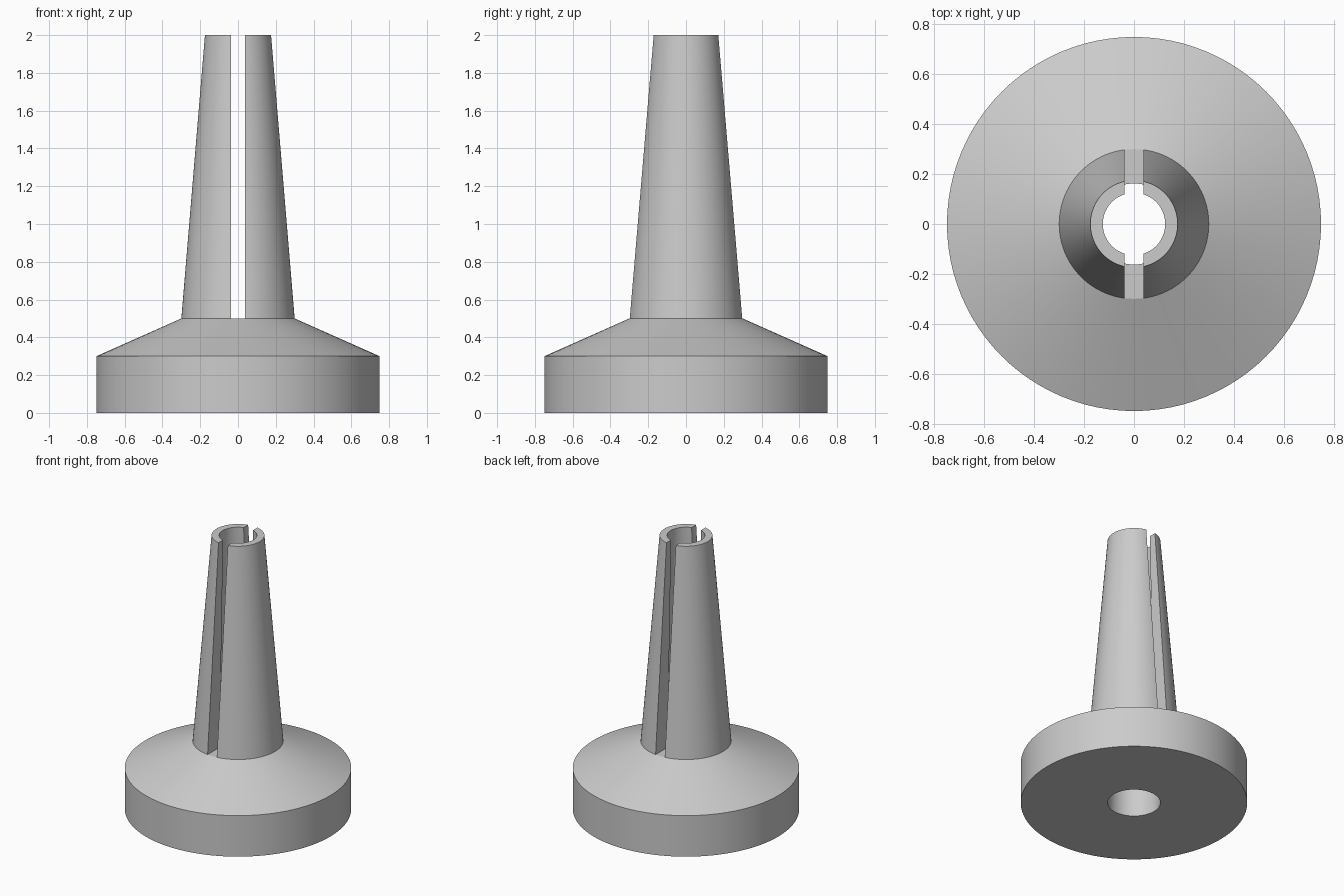
import bpy, bmesh, math

cube = bpy.data.objects.get("Cube")
if cube:
    bpy.data.objects.remove(cube, do_unlink=True)

SEGMENTS = 96
SLOT_WIDTH = 0.075
SHOULDER_Z, TOP_Z = 0.5, 2.0

grey = bpy.data.materials.new("plain grey")
grey.use_nodes = True
colour = (0.6, 0.6, 0.6, 1)
grey.diffuse_color = colour
grey.node_tree.nodes["Principled BSDF"].inputs["Base Color"].default_value = colour


def make_object(name, bm):
    bmesh.ops.recalc_face_normals(bm, faces=bm.faces)
    mesh = bpy.data.meshes.new(name)
    bm.to_mesh(mesh)
    bm.free()
    mesh.materials.append(grey)
    obj = bpy.data.objects.new(name, mesh)
    bpy.context.collection.objects.link(obj)
    return obj


def revolve(name, profile):
    """Turn a closed (radius, z) outline around the z axis."""
    bm = bmesh.new()
    verts = [bm.verts.new((r, 0, z)) for r, z in profile]
    edges = [bm.edges.new((v, verts[i - 1])) for i, v in enumerate(verts)]
    bmesh.ops.spin(bm, geom=verts + edges, cent=(0, 0, 0), axis=(0, 0, 1),
                   angle=math.tau, steps=SEGMENTS, use_merge=True)
    bmesh.ops.remove_doubles(bm, verts=bm.verts, dist=1e-5)
    return make_object(name, bm)


# Round base, sloped shoulder and tapered stem with a tapered bore
stand = revolve("slotted_stand", [
    (0.175, 0), (0.75, 0), (0.75, 0.3), (0.3, SHOULDER_Z),
    (0.175, TOP_Z), (0.125, TOP_Z)])

# Slot splitting the stem from front to back
bm = bmesh.new()
bmesh.ops.create_cube(bm, size=1)
height = TOP_Z - SHOULDER_Z + 0.2
bmesh.ops.scale(bm, verts=bm.verts, vec=(SLOT_WIDTH, 2, height))
bmesh.ops.translate(bm, verts=bm.verts, vec=(0, 0, SHOULDER_Z + height / 2))
cutter = make_object("slot_cutter", bm)
cutter.hide_render = True

cut = stand.modifiers.new("slot", 'BOOLEAN')
cut.operation = 'DIFFERENCE'
cut.solver = 'EXACT'
cut.object = cutter

bpy.ops.object.select_all(action='DESELECT')
bpy.context.view_layer.objects.active = stand
stand.select_set(True)
bpy.ops.object.modifier_apply(modifier=cut.name)
bpy.data.objects.remove(cutter, do_unlink=True)

bpy.ops.object.shade_smooth_by_angle(angle=math.radians(20))
